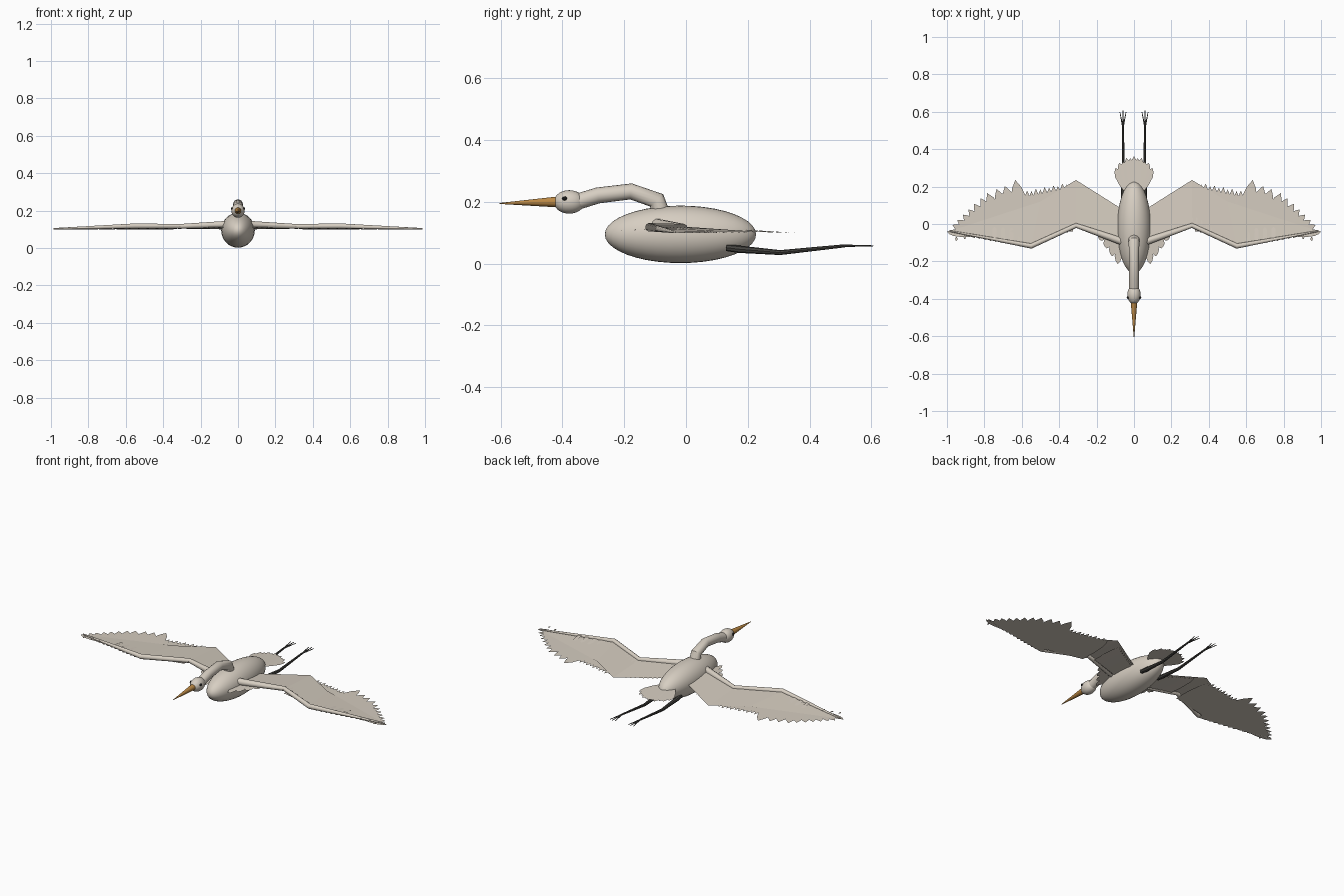
import bpy, bmesh, math
from mathutils import Vector

if "Cube" in bpy.data.objects:
    bpy.data.objects.remove(bpy.data.objects["Cube"])

def mat(name, rgb):
    m = bpy.data.materials.new(name)
    m.diffuse_color = (*rgb, 1)
    m.use_nodes = True
    m.node_tree.nodes["Principled BSDF"].inputs["Base Color"].default_value = m.diffuse_color
    return m

PLUMAGE = mat("pale plumage", (0.68, 0.62, 0.54))
FEATHER = mat("feather", (0.66, 0.60, 0.52))
BEAK = mat("ochre beak", (0.50, 0.25, 0.06))
LEG = mat("dark leg", (0.06, 0.058, 0.052))
EYE = mat("black eye", (0.01, 0.01, 0.01))

def finish(name, bm, m, smooth=None):
    me = bpy.data.meshes.new(name)
    bm.to_mesh(me)
    bm.free()
    me.materials.append(m)
    ob = bpy.data.objects.new(name, me)
    bpy.context.collection.objects.link(ob)
    if smooth:
        bpy.ops.object.select_all(action='DESELECT')
        ob.select_set(True)
        bpy.context.view_layer.objects.active = ob
        bpy.ops.object.shade_smooth_by_angle(angle=math.radians(smooth))
    return ob

def ellipsoid(name, centre, radii, m, seg=32, rings=20):
    bm = bmesh.new()
    bmesh.ops.create_uvsphere(bm, u_segments=seg, v_segments=rings, radius=1)
    for v in bm.verts:   # poles lie along y
        x, y, z = v.co
        v.co = (centre[0] + x * radii[0], centre[1] + z * radii[1], centre[2] - y * radii[2])
    return finish(name, bm, m, 60)

def add_tube(bm, path, radii, sides):
    """Tapered mitred tube through the path points, closed at both ends."""
    pts = [Vector(p) for p in path]
    rings = []
    for i, p in enumerate(pts):
        a = (p - pts[i - 1]).normalized() if i else None
        b = (pts[i + 1] - p).normalized() if i < len(pts) - 1 else None
        t = ((a or b) + (b or a)).normalized()
        u = t.cross(Vector((0, 0, 1))).normalized()
        w = u.cross(t)
        rings.append([bm.verts.new(p + radii[i] * (u * math.cos(k * math.tau / sides)
                      + w * math.sin(k * math.tau / sides))) for k in range(sides)])
    for r, s in zip(rings, rings[1:]):
        for k in range(sides):
            n = (k + 1) % sides
            bm.faces.new((r[k], r[n], s[n], s[k]))
    bm.faces.new(rings[0])
    bm.faces.new(rings[-1])
    bmesh.ops.recalc_face_normals(bm, faces=bm.faces)

def tubes(name, items, m, sides=12):
    bm = bmesh.new()
    for path, radii in items:
        add_tube(bm, path, radii, sides)
    return finish(name, bm, m, 40)

def add_sheet(bm, pts):
    """Single flat sheet whose face looks upward."""
    f = bm.faces.new([bm.verts.new(p) for p in pts])
    f.normal_update()
    if f.normal.z < 0:
        f.normal_flip()

def add_feather(bm, root, tip, width):
    root, tip = Vector(root), Vector(tip)
    d = tip - root
    side = d.cross(Vector((0, 0, 1))).normalized() * width / 2
    prof = ((0, .6), (.35, 1), (.7, 1), (.88, .6))
    left = [root + d * t + side * w for t, w in prof]
    right = [root + d * t - side * w for t, w in prof]
    add_sheet(bm, left + [tip] + right[::-1])

def lerp(path, t):
    """Point on a polyline, t counted in segments."""
    i = min(int(t), len(path) - 2)
    return Vector(path[i]).lerp(Vector(path[i + 1]), t - i)

# Body, neck and head
ellipsoid("body", (0, -0.018, 0.095), (0.09, 0.245, 0.093), PLUMAGE)
tubes("neck", [([(0, -0.085, 0.17), (0, -0.095, 0.205), (0, -0.178, 0.234),
                 (0, -0.285, 0.221), (0, -0.36, 0.198)],
                [0.03, 0.029, 0.026, 0.026, 0.026])], PLUMAGE, 16)
ellipsoid("head", (0, -0.378, 0.2), (0.036, 0.05, 0.038), PLUMAGE, 24, 14)
tubes("beak", [([(0, -0.41, 0.2), (0, -0.604, 0.195)], [0.018, 0.0015])], BEAK)

WING = [(0.06, -0.095, 0.126), (0.31, -0.008, 0.116), (0.55, -0.118, 0.118), (0.985, -0.038, 0.103)]
REAR = [(0.08, 0.09, 0.106), (0.31, 0.235, 0.103), (0.50, 0.12, 0.105), (0.975, -0.035, 0.101)]

for s, label in ((1, "right"), (-1, "left")):
    def mx(p):
        return (p[0] * s, p[1], p[2])

    ellipsoid(label + "_eye", (0.032 * s, -0.393, 0.211), (0.007, 0.008, 0.007), EYE, 12, 8)

    # Wing arm
    tubes(label + "_wing_arm", [([mx(p) for p in WING], [0.02, 0.013, 0.014, 0.004])], PLUMAGE, 10)

    # Wing web between arm and trailing edge
    bm = bmesh.new()
    for i in range(3):
        add_sheet(bm, [mx(p) for p in (WING[i], WING[i + 1], REAR[i + 1], REAR[i])])
    bmesh.ops.remove_doubles(bm, verts=bm.verts, dist=1e-5)
    finish(label + "_wing_web", bm, FEATHER)

    # Long primaries fanned round the wing tip
    bm = bmesh.new()
    tips = [(0.635, 0.235), (0.69, 0.203), (0.735, 0.187), (0.785, 0.165), (0.82, 0.138),
            (0.855, 0.108), (0.885, 0.078), (0.915, 0.05), (0.945, 0.022), (0.97, -0.005), (1.0, -0.042)]
    for i, (x, y) in enumerate(tips):
        r = lerp(WING, 2.05 + 0.07 * i)
        add_feather(bm, mx((r.x, r.y, 0.104 - i * 0.0003)), mx((x, y, 0.1)), 0.085 - 0.005 * i)
    finish(label + "_primary_feathers", bm, FEATHER)

    # Secondaries along the forearm and upper arm
    bm = bmesh.new()
    for i in range(11):
        t = i / 10
        x = 0.36 + 0.235 * t
        add_feather(bm, mx((x - 0.02 + 0.02 * t, -0.04 - 0.06 * t, 0.104)),
                    mx((x, 0.212 - 0.045 * t + 0.008 * (i % 2), 0.1)), 0.045)
    for i in range(9):
        t = i / 8
        x = 0.10 + 0.16 * t
        add_feather(bm, mx((x, -0.06 + 0.05 * t, 0.106)), mx((x - 0.005, 0.10 + 0.1 * t, 0.101)), 0.035)
    finish(label + "_secondary_feathers", bm, FEATHER)

    # Rounded coverts lying over the web
    bm = bmesh.new()
    for i in range(20):
        t = 0.45 + 2.0 * i / 19
        r = lerp(WING, t)
        x, y = r.x, r.y + 0.005
        n = 0.07 if t < 2 else 0.07 - 0.06 * (t - 2)
        half = 0.011
        pts = [(x - half, y, 0.117), (x + half, y, 0.117)]
        pts += [(x + half * math.cos(a * math.pi / 6), y + n + 0.018 * math.sin(a * math.pi / 6), 0.110)
                for a in range(7)]
        add_sheet(bm, [mx(p) for p in pts])
    # Small loose feathers before the tip
    for x, y in ((0.855, -0.065), (0.905, -0.07), (0.95, -0.08)):
        add_sheet(bm, [mx((x + 0.006 * math.cos(a * math.pi / 4),
                           y + 0.011 * math.sin(a * math.pi / 4), 0.11)) for a in range(8)])
    # Feathers before the shoulder
    for i in range(4):
        x = 0.075 + 0.03 * i
        add_feather(bm, mx((x, -0.08 + 0.012 * i, 0.113)), mx((x + 0.012, -0.215 + 0.042 * i, 0.108)), 0.04)
    finish(label + "_covert_feathers", bm, FEATHER)

    # Trailing leg and toes
    x = 0.057 * s
    foot = (x + 0.002 * s, 0.515, 0.058)
    items = [([(x, 0.13, 0.052), (x, 0.17, 0.047), (x, 0.305, 0.036), foot], [0.011, 0.012, 0.008, 0.005])]
    for dx, dy in ((-0.017, 0.085), (0, 0.092), (0.017, 0.085), (0.006, 0.045)):
        items.append(([foot, (foot[0] + dx, foot[1] + dy, 0.058)], [0.004, 0.0015]))
    tubes(label + "_leg", items, LEG, 8)

# Tail fan
bm = bmesh.new()
for i in range(-5, 6):
    a = i / 5
    add_feather(bm, (0.03 * a, 0.17, 0.112 - 0.0006 * abs(i)),
                (0.1 * a, 0.362 - 0.055 * a * a - 0.008 * (i % 2), 0.1), 0.048)
finish("tail_feathers", bm, FEATHER)
